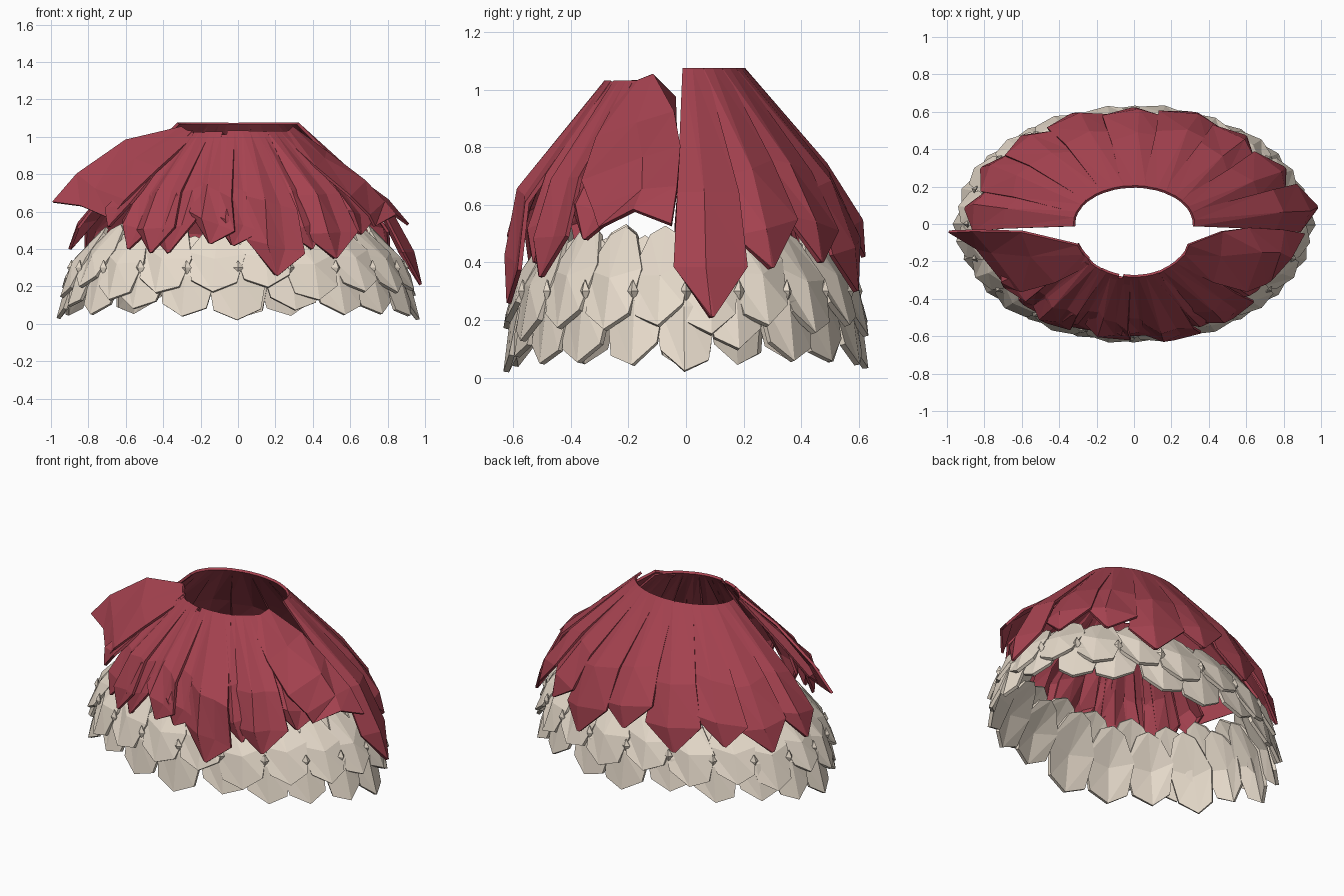
import bpy, bmesh, random
from math import sin, cos, radians

if "Cube" in bpy.data.objects:
    bpy.data.objects.remove(bpy.data.objects["Cube"])

random.seed(4)

def material(name, col):
    m = bpy.data.materials.new(name)
    m.diffuse_color = col
    m.use_nodes = True
    m.node_tree.nodes["Principled BSDF"].inputs["Base Color"].default_value = m.diffuse_color
    return m

CREAM = material("cream", (0.80, 0.71, 0.60, 1))
RED = material("red", (0.38, 0.055, 0.08, 1))

# elliptical skirt profiles: (z, x radius, y radius), top to bottom
BACK = [(1.07, .32, .20), (.84, .56, .38), (.62, .79, .57), (.42, .89, .61), (.2, .98, .635)]
FRONT = [(1.04, .31, .27), (.84, .53, .40), (.64, .77, .575), (.45, .85, .60), (.24, .90, .625)]
UPPER = [(.52, .70, .46), (.38, .83, .555), (.27, .91, .61), (.12, .94, .625)]
LOWER = [(.50, .70, .46), (.38, .82, .54), (.2, .905, .60), (.0, .95, .615)]

def radii(prof, z):
    for (z0, a0, b0), (z1, a1, b1) in zip(prof, prof[1:]):
        if z >= z1:
            break
    f = (z0 - z) / (z0 - z1)
    return a0 + (a1 - a0) * f, b0 + (b1 - b0) * f

def finish(bm, name, mat, thick):
    bmesh.ops.remove_doubles(bm, verts=bm.verts, dist=1e-5)
    me = bpy.data.meshes.new(name)
    bm.to_mesh(me)
    bm.free()
    me.materials.append(mat)
    ob = bpy.data.objects.new(name, me)
    bpy.context.collection.objects.link(ob)
    s = ob.modifiers.new("thickness", 'SOLIDIFY')
    s.thickness = thick
    s.offset = 0
    return ob

def grid_faces(bm, rows):
    for r0, r1 in zip(rows, rows[1:]):
        for i in range(len(r0) - 1):
            bm.faces.new((r0[i], r1[i], r1[i + 1]))
            bm.faces.new((r0[i], r1[i + 1], r0[i + 1]))

def petal(bm, prof, t, half, ztop, ztip, outline, cols, lift=0.0, drift=0.0, tilt=0.0):
    """outline: (fraction down, width, ridge, corner rise); cols: (sideways, lift)."""
    rows = []
    for f, w, ridge, rise in outline:
        row = []
        for u, l in cols:
            z = ztop + (ztip - ztop) * f + rise * abs(u) + tilt * u * w * min(1, f * 3)
            a, b = radii(prof, z)
            k = 1 + (l * ridge + lift) * min(1, f * 3)
            ang = radians(t + u * w * half + drift * f)
            row.append(bm.verts.new((a * k * cos(ang), b * k * sin(ang), z)))
        rows.append(row)
    grid_faces(bm, rows)

# two rings of cream hexagonal scales
SCALE = [(0, .55, .6, -.03), (.5, 1, 1, .03), (1, .72, .8, .055)]
SCOLS = [(-1, -.012), (0, .022), (1, .002)]
for name, prof, off, top, tips in (
        ("lower_scales", LOWER, 0, .48, (.03, .09, .06, .07, .04)),
        ("upper_scales", UPPER, 9, .52, (.14, .18, .16, .19))):
    bm = bmesh.new()
    for i in range(20):
        petal(bm, prof, off + i * 18 + random.uniform(-1, 1), 10.8,
              top + random.uniform(-.02, .01), tips[i % len(tips)] + random.uniform(-.02, .01),
              SCALE, SCOLS, tilt=random.uniform(-.035, .035))
    finish(bm, name, CREAM, .02)

# small diamond studs where upper scales meet
bm = bmesh.new()
for i in range(20):
    t = radians(i * 18)
    a, b = radii(UPPER, .30)
    v = [bm.verts.new((a * cos(t + d) * k, b * sin(t + d) * k, .30 + h))
         for d, h, k in ((0, .04, 1), (-.03, 0, 1), (0, -.04, 1), (.03, 0, 1), (0, 0, 1.025))]
    for j in range(4):
        bm.faces.new((v[j], v[(j + 1) % 4], v[4]))
finish(bm, "scale_studs", CREAM, .006)

# pleated red back half, pointed panels overlapping like shingles
PLEAT = [(0, 1, 0, 0), (.5, .95, 1, 0), (.8, 1.03, 1, .0), (1, .06, 0, 0)]
PCOLS = [(-1, -.03), (-.15, .03), (1, .005)]
bm = bmesh.new()
for i, tip in enumerate((.21, .38, .40, .30, .42, .34, .40, .36, .40)):
    petal(bm, BACK, 8 + i * 20.5, 11.5, 1.07, tip, PLEAT, PCOLS, .01,
          0, random.uniform(-.03, .03) if i else 0)
finish(bm, "back_skirt_panels", RED, .015)

# red front half, ragged and shorter towards the sides
FCOLS = [(-1, -.045), (-.3, .035), (.35, -.01), (1, .02)]
bm = bmesh.new()
for i, (t, half, tip, drift) in enumerate((
        (212, 10, .52, 2), (222, 9, .40, 4), (235, 9, .38, 3), (247, 9, .38, -3),
        (258, 9, .43, 2), (270, 10, .42, -2), (284, 10, .26, -1), (295, 8, .40, 3),
        (309, 11, .35, -3), (325, 11, .48, -2))):
    petal(bm, FRONT, t, half, 1.01 + random.uniform(-.01, .02), tip, PLEAT, FCOLS,
          (.015, -.02)[i % 2], drift, random.uniform(-.05, .05))
finish(bm, "front_skirt_panels", RED, .015)

# raised side flaps closing the front half
def flap(name, rows):
    bm = bmesh.new()
    grid_faces(bm, [[bm.verts.new(p) for p in r] for r in rows])
    finish(bm, name, RED, .015)

flap("left_front_flap", [
    [(-.30, -.11, 1.05), (-.27, -.16, 1.03), (-.22, -.21, 1.01)],
    [(-.60, -.04, .98), (-.55, -.17, .88), (-.42, -.31, .83)],
    [(-.86, -.035, .80), (-.76, -.15, .72), (-.60, -.36, .66)],
    [(-.99, -.04, .65), (-.84, -.13, .63), (-.68, -.33, .56)]])
flap("right_front_flap", [
    [(.29, -.11, 1.05), (.27, -.16, 1.03), (.22, -.21, 1.01)],
    [(.47, -.04, .92), (.46, -.17, .88), (.42, -.31, .83)],
    [(.61, -.02, .80), (.68, -.15, .76), (.60, -.36, .68)],
    [(.80, -.03, .66), (.78, -.15, .65), (.70, -.32, .58)],
    [(.91, -.05, .53), (.84, -.18, .58), (.73, -.30, .52)]])
